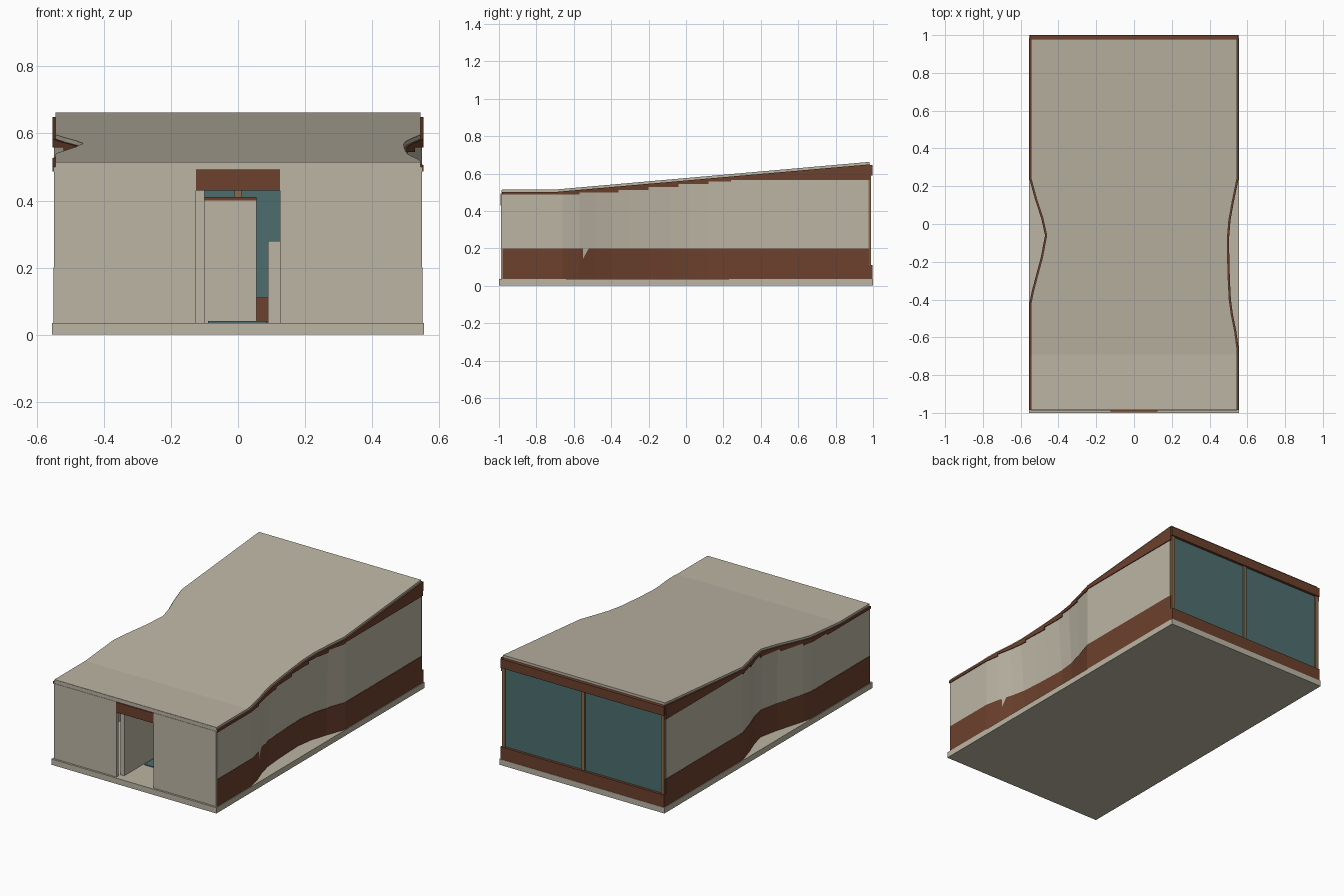
import bpy

if "Cube" in bpy.data.objects:
    bpy.data.objects.remove(bpy.data.objects["Cube"])


def material(name, rgb):
    m = bpy.data.materials.new(name)
    m.diffuse_color = (*rgb, 1)
    m.use_nodes = True
    m.node_tree.nodes["Principled BSDF"].inputs["Base Color"].default_value = m.diffuse_color
    return m


CREAM = material("cream plaster", (0.50, 0.46, 0.37))
BROWN = material("brown timber", (0.15, 0.052, 0.026))
GLASS = material("teal glass", (0.075, 0.155, 0.16))
TAN = material("tan wood", (0.26, 0.15, 0.065))


def mesh_object(name, verts, faces, mat):
    me = bpy.data.meshes.new(name)
    me.from_pydata(verts, [], faces)
    me.materials.append(mat)
    ob = bpy.data.objects.new(name, me)
    bpy.context.collection.objects.link(ob)
    # consistent outward normals
    import bmesh
    bm = bmesh.new()
    bm.from_mesh(me)
    bmesh.ops.recalc_face_normals(bm, faces=bm.faces)
    bm.to_mesh(me)
    bm.free()
    return ob


def loft(name, rings, mat):
    """Solid through a row of four-cornered rings."""
    verts = [v for r in rings for v in r]
    n = len(rings)
    faces = [(0, 1, 2, 3), tuple(4 * (n - 1) + k for k in range(4))]
    for i in range(n - 1):
        for k in range(4):
            a, b = 4 * i + k, 4 * i + (k + 1) % 4
            faces.append((a, b, b + 4, a + 4))
    return mesh_object(name, verts, faces, mat)


def box(name, x0, x1, y0, y1, z0, z1, mat):
    return loft(name, [[(x0, y, z0), (x1, y, z0), (x1, y, z1), (x0, y, z1)]
                       for y in (y0, y1)], mat)


def interp(pts, t):
    if t <= pts[0][0]:
        return pts[0][1]
    for (a, va), (b, vb) in zip(pts, pts[1:]):
        if t <= b:
            return va + (vb - va) * (t - a) / (b - a)
    return pts[-1][1]


def roof_z(y):
    return interp([(-0.69, 0.515), (0.98, 0.662)], y)


# Inward dent of each long side: (y, depth) at the eaves; deeper at the floor
DENT = {
    1: [(-0.66, 0), (-0.57, 0.012), (-0.48, 0.03), (-0.4, 0.041), (-0.3, 0.046),
        (-0.2, 0.049), (-0.08, 0.051), (0.02, 0.043), (0.12, 0.025), (0.24, 0)],
    -1: [(-0.42, 0), (-0.36, 0.012), (-0.28, 0.033), (-0.18, 0.06), (-0.06, 0.083),
         (0.03, 0.063), (0.13, 0.03), (0.24, 0)],
}
LEAN = {1: 0.8, -1: 0.1}
HALF = 0.549


def side_x(side, y, z):
    rise = max(0, 1 - z / (roof_z(y) - 0.015))
    return HALF - interp(DENT[side], y) * (1 + LEAN[side] * rise)


def ribbon(name, side, y0, y1, z0, z1, out, thick, mat):
    """Wall strip following the dented side between heights z0 and z1(y)."""
    ys = sorted({y0, y1} | {p[0] for p in DENT[side] + [(-0.69, 0)] if y0 < p[0] < y1})
    rings = []
    for y in ys:
        top = z1(y)
        lo, hi = side_x(side, y, z0) + out, side_x(side, y, top) + out
        rings.append([(side * lo, y, z0), (side * hi, y, top),
                      (side * (hi - thick), y, top), (side * (lo - thick), y, z0)])
    return loft(name, rings, mat)


# Floor slab
box("floor_slab", -0.555, 0.555, -1, 1, 0, 0.035, CREAM)

# Long side walls, brown base bands and stepped eaves boards
STEPS = [(-0.985, 0.487), (-0.57, 0.499), (-0.36, 0.513), (-0.2, 0.528),
         (-0.04, 0.545), (0.12, 0.558), (0.24, 0.565), (0.985, 0)]
for side, tag in ((1, "right"), (-1, "left")):
    ribbon(f"{tag}_wall", side, -0.985, 0.975, 0.035,
           lambda y: roof_z(y) - 0.016, 0, 0.012, CREAM)
    ribbon(f"{tag}_base_band", side, -0.982, 0.98, 0.035,
           lambda y: 0.2, 0.002, 0.006, BROWN)
    for i, ((ya, z), (yb, _)) in enumerate(zip(STEPS, STEPS[1:])):
        ribbon(f"{tag}_eaves_board_{i}", side, ya, yb, z,
               lambda y: roof_z(y) - 0.013, 0.005, 0.014, BROWN)

# Sloping roof sheet following both sides
ys = sorted({-0.985, -0.69, 0.98} | {p[0] for s in DENT for p in DENT[s]})
rings = []
for y in ys:
    z = roof_z(y)
    xl, xr = (-side_x(-1, y, z) + 0.004, side_x(1, y, z) - 0.004)
    rings.append([(xl, y, z - 0.015), (xr, y, z - 0.015), (xr, y, z), (xl, y, z)])
loft("roof", rings, CREAM)

# Front wall with doorway and lintel
for s, tag in ((-1, "left"), (1, "right")):
    a, b = sorted((s * 0.125, s * 0.545))
    box(f"front_wall_{tag}", a, b, -0.988, -0.97, 0.035, 0.492, CREAM)
box("front_roof_edge", -0.545, 0.545, -0.986, -0.97, 0.492, 0.513, CREAM)
box("door_lintel", -0.125, 0.125, -0.992, -0.97, 0.43, 0.492, BROWN)

# Interior partitions
box("hall_wall", -0.125, -0.1, -0.95, 0.0, 0.035, 0.43, CREAM)
box("room_divider", -0.1, 0.055, -0.02, 0.0, 0.035, 0.4, CREAM)
box("divider_cap", -0.1, 0.055, -0.02, 0.0, 0.4, 0.41, BROWN)
box("low_partition", 0.09, 0.4, -0.2, -0.18, 0.035, 0.28, CREAM)
box("floor_panel", -0.09, 0.085, -0.77, -0.3, 0.035, 0.04, GLASS)

# Glazed back wall
box("back_glass", -0.54, 0.54, 0.976, 0.982, 0.1, 0.6, GLASS)
box("back_sill", -0.55, 0.55, 0.97, 0.998, 0.035, 0.11, BROWN)
box("back_beam", -0.55, 0.55, 0.968, 0.998, 0.59, 0.645, BROWN)
for i, x in enumerate((-0.536, 0, 0.536)):
    box(f"back_post_{i}", x - 0.01, x + 0.01, 0.968, 0.99, 0.11, 0.59, TAN)
